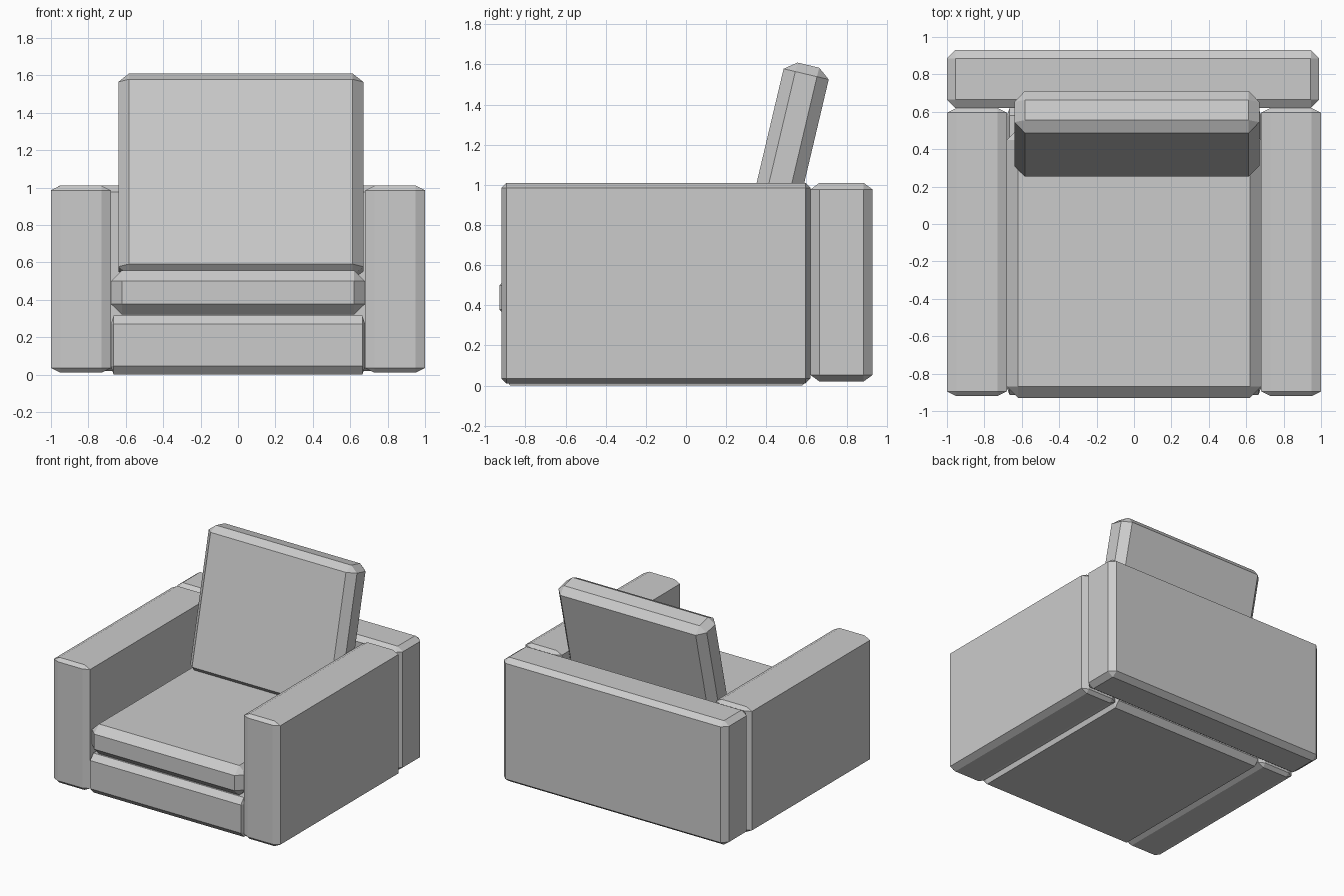
import bpy, bmesh
from math import radians
from itertools import product
from mathutils import Vector

if "Cube" in bpy.data.objects:
    bpy.data.objects.remove(bpy.data.objects["Cube"])


def chamfered_box(name, lo, hi, inset, tilt=0.0):
    """Box between two corners, with a separate chamfer size per axis."""
    lo, hi = Vector(lo), Vector(hi)
    half = (hi - lo) / 2
    bm = bmesh.new()
    for signs in product((-1, 1), repeat=3):
        for flush in range(3):
            bm.verts.new([s * (half[i] - (0 if i == flush else inset[i]))
                          for i, s in enumerate(signs)])
    bmesh.ops.convex_hull(bm, input=bm.verts[:])
    bmesh.ops.dissolve_limit(bm, angle_limit=radians(1),
                             verts=bm.verts[:], edges=bm.edges[:])
    bmesh.ops.recalc_face_normals(bm, faces=bm.faces[:])
    mesh = bpy.data.meshes.new(name)
    bm.to_mesh(mesh)
    bm.free()
    obj = bpy.data.objects.new(name, mesh)
    obj.location = (lo + hi) / 2
    obj.rotation_euler.x = tilt
    bpy.context.collection.objects.link(obj)
    return obj


# Armrests
for name, x0, x1 in (("armrest_left", -1.0, -0.68), ("armrest_right", 0.68, 1.0)):
    chamfered_box(name, (x0, -0.92, 0.01), (x1, 0.62, 1.01), (0.05, 0.025, 0.025))

# Base under the seat
chamfered_box("base", (-0.68, -0.915, 0.0), (0.68, 0.62, 0.315), (0.015, 0.04, 0.045))

# Seat cushion
chamfered_box("seat_cushion", (-0.68, -0.93, 0.32), (0.68, 0.51, 0.557), (0.06, 0.06, 0.058))

# Rear panel
chamfered_box("back_panel", (-1.0, 0.62, 0.02), (0.99, 0.93, 1.01), (0.045, 0.045, 0.033))

# Leaning back cushion
c, t, h = Vector((0.015, 0.482, 1.058)), 0.1155, 0.5535
chamfered_box("back_cushion", c - Vector((0.655, t, h)), c + Vector((0.655, t, h)),
              (0.057, 0.06, 0.046), tilt=radians(-13.3))
